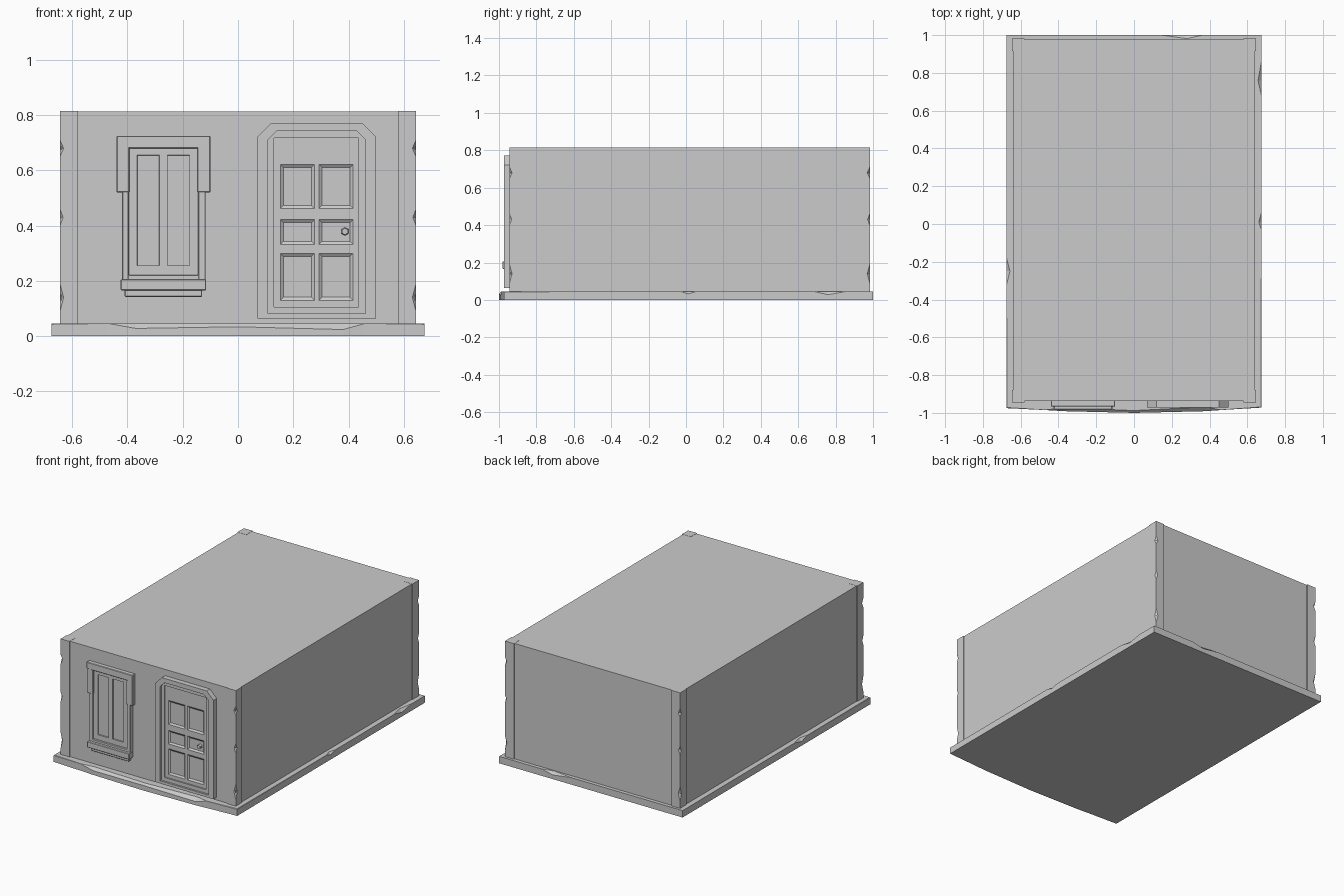
import bpy, bmesh
from mathutils import Vector

old = bpy.data.objects.get("Cube")
if old:
    bpy.data.objects.remove(old, do_unlink=True)

GREY = (0.6, 0.6, 0.6, 1)
plaster = bpy.data.materials.new("plain grey")
plaster.use_nodes = True
plaster.diffuse_color = GREY
plaster.node_tree.nodes["Principled BSDF"].inputs["Base Color"].default_value = GREY


def finish(name, bm, fix=True):
    if fix:
        bmesh.ops.recalc_face_normals(bm, faces=bm.faces)
    mesh = bpy.data.meshes.new(name)
    bm.to_mesh(mesh)
    bm.free()
    mesh.materials.append(plaster)
    ob = bpy.data.objects.new(name, mesh)
    bpy.context.collection.objects.link(ob)
    return ob


def box(name, x, y, z, bevel=0):
    bm = bmesh.new()
    bmesh.ops.create_cube(bm, size=1)
    for v in bm.verts:
        v.co = [r[0] if c < 0 else r[1] for c, r in zip(v.co, (x, y, z))]
    ob = finish(name, bm)
    if bevel:
        mod = ob.modifiers.new("worn edges", 'BEVEL')
        mod.width, mod.segments = bevel, 1
    return ob


def loft(name, rings, cap_start=True, cap_end=True):
    bm = bmesh.new()
    loops = [[bm.verts.new(p) for p in ring] for ring in rings]
    for a, b in zip(loops, loops[1:]):
        for i in range(len(a)):
            j = (i + 1) % len(a)
            bm.faces.new((a[i], a[j], b[j], b[i]))
    if cap_start:
        bm.faces.new(loops[0])
    if cap_end:
        bm.faces.new(loops[-1])
    return finish(name, bm)


def panelled(name, xs, zs, y, slope, depth):
    """Flat leaf facing the front, every odd cell sunk as a panel."""
    bm = bmesh.new()
    grid = [[bm.verts.new((x, y, z)) for x in xs] for z in zs]
    sunk = []
    for r in range(len(zs) - 1):
        for c in range(len(xs) - 1):
            f = bm.faces.new((grid[r][c], grid[r][c + 1], grid[r + 1][c + 1], grid[r + 1][c]))
            if r % 2 and c % 2:
                sunk.append(f)
    bm.normal_update()
    bmesh.ops.inset_individual(bm, faces=sunk, thickness=slope, depth=-depth)
    return finish(name, bm, fix=False)


# Floor slab: outline points with the size of the chip worn off the top edge
outline = [(-.675, -.975, .003), (-.47, -.985, 0), (-.37, -.991, .018), (0, -1, .012),
           (.38, -.991, .022), (.46, -.985, 0), (.675, -.972, .003),
           (.675, -.03, 0), (.675, .01, .014), (.675, .06, 0),
           (.675, .68, 0), (.675, .76, .018), (.675, .86, 0), (.675, 1, 0),
           (.36, 1, 0), (.28, 1, .018), (.15, 1, 0), (-.675, 1, 0),
           (-.675, -.18, 0), (-.675, -.25, .018), (-.675, -.32, 0)]
H = .046


def shrink(x, y, c):
    return (x - c if x > .67 else x + c if x < -.67 else x,
            y - c if y > .99 else y + c if y < -.96 else y)


loft("floor_slab", [[(x, y, 0) for x, y, c in outline],
                    [(x, y, H - c) for x, y, c in outline],
                    [(*shrink(x, y, c + .0005), H) for x, y, c in outline]])

# Main walls with flat roof
box("walls", (-.64, .64), (-.938, .976), (.04, .814))

# Corner posts with chipped outer edges
chips = [(.14, .014, .05), (.43, .012, .03), (.68, .014, .03)]
levels = [(.04, .0005)]
for z, c, half in chips:
    levels += [(z - half, .0005), (z, c), (z + half, .0005)]
levels.append((.815, .0005))
for sx, side in ((-1, "right"), (1, "left")):
    for y, inner, end in ((-.944, -.88, "front"), (.983, .915, "back")):
        sy = 1 if y > 0 else -1
        X = sx * .645
        rings = [[(sx * .58, inner, z), (X, inner, z), (X, y - sy * c, z),
                  (X - sx * c, y, z), (sx * .58, y, z)] for z, c in levels]
        loft(f"{end}_{side}_corner_post", rings)

# Window surround, built of stone blocks around the opening
WALL = -.935
for name, x, z, front in (
        ("window_header", (-.44, -.10), (.68, .725), -.966),
        ("window_upper_right_jamb", (-.44, -.393), (.52, .69), -.965),
        ("window_upper_left_jamb", (-.147, -.10), (.52, .69), -.965),
        ("window_lower_right_jamb", (-.42, -.395), (.2, .53), -.964),
        ("window_lower_left_jamb", (-.145, -.117), (.2, .53), -.964),
        ("window_bottom_rail", (-.40, -.14), (.2, .222), -.964),
        ("window_sill", (-.425, -.115), (.166, .206), -.982),
        ("window_sill_support", (-.41, -.13), (.142, .17), -.964)):
    box(name, x, (front, WALL), z, .003)
panelled("window_sash", (-.395, -.365, -.285, -.255, -.175, -.145),
         (.22, .255, .655, .68), -.953, .001, .008)


# Door surround with clipped top corners, stepping in to the leaf
def arch(x0, x1, z0, z1, cut, y):
    return [Vector((x, y, z)) for x, z in (
        (x0, z0), (x1, z0), (x1, z1 - cut), (x1 - cut, z1), (x0 + cut, z1), (x0, z1 - cut))]


outer = (.07, .50, .064, .772, .05)
inner = (.108, .462, .082, .743, .032)
leaf = (.13, .437, .106, .718, .0005)
loft("door_surround", [arch(*outer, WALL), arch(*outer, -.972), arch(*inner, -.972),
                       arch(*inner, -.960), arch(*leaf, -.960), arch(*leaf, -.95)],
     cap_start=False, cap_end=False)
panelled("door_leaf", (.13, .153, .277, .293, .417, .437),
         (.106, .13, .3, .332, .422, .462, .622, .718), -.951, .016, .008)

# Door knob
bm = bmesh.new()
bmesh.ops.create_cone(bm, cap_ends=True, segments=6, radius1=.015, radius2=.012, depth=.02)
for v in bm.verts:
    v.co = (.387 + v.co.x, -.958 - v.co.z, .379 + v.co.y)
finish("door_knob", bm)
